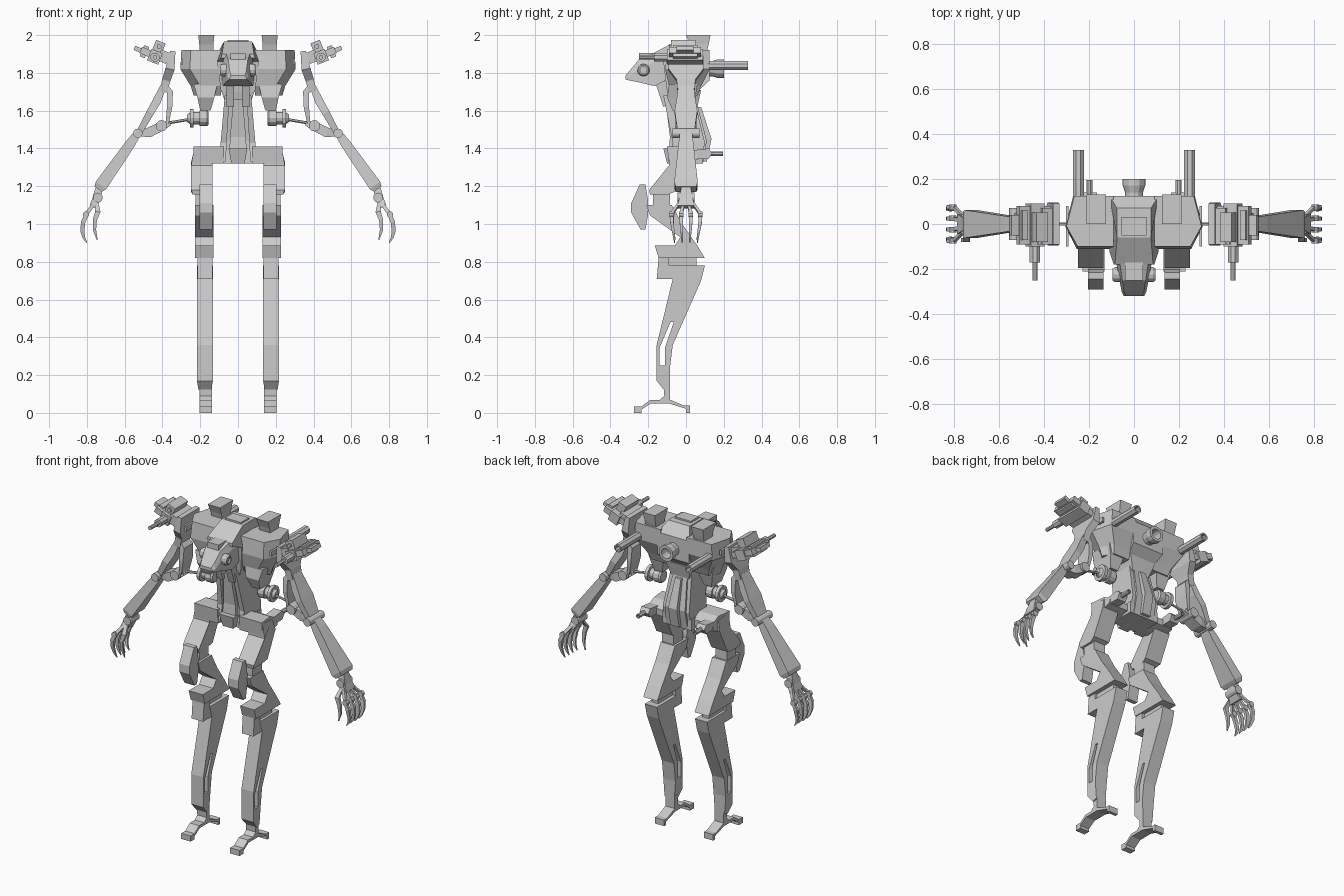
import bpy, bmesh, math
from mathutils import Vector as V


def build(name, loops, mirror=True, caps=True):
    """Skin a list of equal-length loops (world coordinates), optionally mirrored over x."""
    bm = bmesh.new()
    rings = [[bm.verts.new(p) for p in lp] for lp in loops]
    n = len(rings[0])
    for a, b in zip(rings, rings[1:]):
        for i in range(n):
            bm.faces.new((a[i], a[(i + 1) % n], b[(i + 1) % n], b[i]))
    if caps:
        bm.faces.new(rings[0])
        bm.faces.new(rings[-1])
    bmesh.ops.recalc_face_normals(bm, faces=bm.faces)
    me = bpy.data.meshes.new(name)
    bm.to_mesh(me)
    bm.free()
    ob = bpy.data.objects.new(name, me)
    bpy.context.collection.objects.link(ob)
    if mirror:
        ob.modifiers.new("Mirror", 'MIRROR').use_mirror_merge = False
    return ob


def loft(name, secs, mirror=True):
    """Sections (z, x0, x1, y0, y1)."""
    return build(name, [[(a, c, z), (b, c, z), (b, d, z), (a, d, z)] for z, a, b, c, d in secs], mirror)


def box(name, x0, x1, y0, y1, z0, z1, mirror=True):
    return loft(name, [(z0, x0, x1, y0, y1), (z1, x0, x1, y0, y1)], mirror)


def prism(name, pts, x0, x1, mirror=True):
    """Side profile of (y, z[, inset]) between x0 and x1."""
    ins = [p[2] if len(p) > 2 else 0 for p in pts]
    return build(name, [[(x0 + i, p[0], p[1]) for p, i in zip(pts, ins)],
                        [(x1 - i, p[0], p[1]) for p, i in zip(pts, ins)]], mirror)


def lathe(name, p, axis, prof, n=12, mirror=True):
    """Profile of (distance along axis, radius)."""
    p, d = V(p), V(axis).normalized()
    u = d.orthogonal().normalized()
    w = d.cross(u)
    ang = [2 * math.pi * (i + .5) / n for i in range(n)]
    return build(name, [[p + d * t + (u * math.cos(a) + w * math.sin(a)) * r for a in ang]
                        for t, r in prof], mirror)


def rod(name, p, q, r, n=10, mirror=True):
    d = V(q) - V(p)
    return lathe(name, p, d, [(0, r), (d.length, r)], n, mirror)


def tube(name, p, axis, length, r, n=10, mirror=True):
    return lathe(name, p, axis, [(0, r), (length, r), (length, r * .65), (length * .5, r * .65)], n, mirror)


def beam(name, pts, mirror=True):
    """Limb through (x, y, z, half thickness, half y width) with tangents in the xz plane."""
    loops = []
    for i, (x, y, z, h, w) in enumerate(pts):
        a, b = pts[max(i - 1, 0)], pts[min(i + 1, len(pts) - 1)]
        t = V((b[0] - a[0], 0, b[2] - a[2])).normalized()
        n, p, s = V((-t.z, 0, t.x)) * h, V((x, y, z)), V((0, w, 0))
        loops.append([p + n + s, p + n - s, p - n - s, p - n + s])
    return build(name, loops, mirror)


# Chest, roof hatch and rear exhaust
prism("chest", [(-.18, 1.90, .025), (-.06, 1.965, .035), (.07, 1.965, .035), (.125, 1.90), (.125, 1.76),
                (.06, 1.70, .02), (-.10, 1.70, .02), (-.12, 1.86), (-.18, 1.88, .02)], -.11, .11, False)
box("roof_hatch", -.055, .055, -.05, .03, 1.96, 1.975, False)
lathe("rear_exhaust", (0, .11, 1.822), (0, 1, 0),
      [(0, .04), (.03, .04), (.06, .05), (.09, .05), (.09, .032), (.03, .032)], 12, False)
loft("chest_belly", [(1.62, -.06, .06, -.08, .06), (1.71, -.09, .09, -.10, .08)], False)

# Head with side drums
build("head", [[(-w, y, a), (w, y, a), (w, y, b), (w * .8, y, c), (-w * .8, y, c), (-w, y, b)] for y, w, a, b, c in
               [(-.09, .085, 1.77, 1.86, 1.90), (-.165, .08, 1.73, 1.86, 1.905), (-.25, .065, 1.75, 1.82, 1.87),
                (-.30, .055, 1.76, 1.78, 1.81), (-.32, .045, 1.765, 1.772, 1.785)]], False)
lathe("head_drum", (.05, -.225, 1.815), (1, 0, 0), [(0, .033), (.035, .033), (.045, .026), (.045, .018), (.035, .018)])
box("head_brow", -.04, .04, -.25, -.15, 1.86, 1.905, False)
prism("chin", [(-.16, 1.74), (-.10, 1.76), (-.08, 1.64), (-.12, 1.62)], .02, .06)

# Shoulder pods, roof boxes and rear barrels
build("shoulder_pod", [[(.09, -b, z), (x - .05, -b, z), (x, -b * .1, z), (x - .035, c, z), (.09, c, z)]
                       for z, x, b, c in [(1.68, .235, .06, .06), (1.73, .25, .09, .08), (1.82, .305, .11, .125),
                                          (1.92, .30, .10, .125)]])
loft("roof_box", [(1.91, .13, .205, .03, .11), (1.95, .13, .205, .02, .12), (2.0, .125, .21, 0, .13)])
tube("shoulder_barrel", (.247, .10, 1.838), (0, 1, 0), .228, .026, 8)
prism("shoulder_side_slot", [(-.10, 1.845), (.08, 1.845), (.08, 1.875), (-.10, 1.875)], .29, .303)
loft("shoulder_bracket", [(1.60, .145, .20, -.07, .03), (1.67, .125, .215, -.10, .05), (1.74, .11, .235, -.09, .06)])

# Arm pivot drum below the shoulder and its link rod
lathe("pivot_drum", (.155, 0, 1.56), (1, 0, 0),
      [(0, .034), (.01, .042), (.05, .042), (.05, .032), (.08, .032), (.08, .05), (.10, .05), (.10, .03), (.115, .02)])
rod("link_rod", (.25, 0, 1.555), (.40, 0, 1.53), .008, 6)

# Waist with panels and struts
loft("waist", [(1.32, -.075, .075, -.07, .09), (1.44, -.07, .07, -.06, .11), (1.67, -.045, .045, -.09, .05)], False)
loft("waist_front_panel", [(1.40, -.045, .045, -.09, -.05), (1.46, -.042, .042, -.085, -.05),
                           (1.66, -.025, .025, -.11, -.06)], False)
loft("crotch_plate", [(1.32, -.035, .035, -.10, 0), (1.40, -.05, .05, -.12, 0)], False)
loft("waist_strut", [(1.33, .065, .098, -.09, .08), (1.43, .06, .092, -.07, .10), (1.68, .045, .07, -.12, .04)])
loft("spine_plate", [(1.33, -.03, .03, .08, .11), (1.45, -.03, .03, .10, .135), (1.62, -.02, .02, .04, .08)], False)
box("pelvis_block", -.10, .10, -.05, .09, 1.32, 1.39, False)

# Hips with rear barrels
prism("hip", [(-.10, 1.41), (.0, 1.41, .01), (.06, 1.38, .01), (.06, 1.34), (-.02, 1.32), (-.09, 1.32)], .075, .235)
prism("hip_tail", [(.03, 1.39), (.12, 1.40), (.14, 1.375), (.12, 1.345), (.03, 1.345)], .165, .225)
tube("hip_barrel", (.198, .12, 1.372), (0, 1, 0), .075, .014, 8)

# Digitigrade leg
prism("thigh", [(-.09, 1.40, .015), (.01, 1.39, .015), (.02, 1.33), (-.06, 1.17), (-.10, 1.155, .01),
                (-.19, 1.155, .01), (-.195, 1.18), (-.09, 1.31)], .135, .248)
box("knee_joint", .145, .225, -.175, -.085, 1.09, 1.16)
prism("knee_plate", [(-.245, 1.21), (-.215, 1.21), (-.20, 1.12), (-.20, 1.05), (-.215, .97), (-.24, .97),
                     (-.29, 1.06), (-.29, 1.11)], .135, .205)
prism("hock", [(-.21, 1.10), (-.075, 1.10), (-.02, 1.0), (.06, .885), (.10, .82), (-.145, .82), (-.165, .885),
               (-.06, .885), (-.03, .93), (-.19, 1.045)], .13, .228)
prism("hock_joint", [(-.09, .83), (.055, .83), (.055, .76), (-.09, .72)], .155, .20)
prism("shin_front_block", [(-.145, .82), (-.09, .82), (-.09, .78), (-.06, .71), (-.155, .71)], .135, .215)
shin = prism("shin", [(-.015, .78), (.10, .78), (.08, .70), (-.07, .36), (-.085, .24), (-.085, .13, .008),
                      (-.115, .12, .008), (-.155, .17), (-.155, .36), (-.07, .71), (-.09, .78)], .133, .217)
cut = prism("shin_slot_cutter", [(-.14, .25), (-.11, .25), (-.11, .35), (-.065, .48), (-.082, .48), (-.14, .345)],
            .10, .25, False)
cut.hide_render = True
cut.hide_set(True)
shin.modifiers.clear()
bo = shin.modifiers.new("Slot", 'BOOLEAN')
bo.operation, bo.object, bo.solver = 'DIFFERENCE', cut, 'EXACT'
shin.modifiers.new("Mirror", 'MIRROR')
prism("foot", [(-.275, 0), (-.275, .035), (-.235, .035), (-.19, .068), (-.14, .068), (-.115, .09), (-.12, .15),
               (-.085, .15), (-.085, .07), (-.01, .038), (.02, .038), (.02, 0), (0, 0), (0, .022), (-.09, .05),
               (-.185, .05), (-.235, .018), (-.235, 0)], .138, .203)

# Shoulder gun mount: tilted blocks around the barrels
def tilt_box(name, x, z, w, h, y0, y1, deg=22):
    c, s = math.cos(math.radians(deg)), math.sin(math.radians(deg))
    q = [(x + a * w * c - b * h * s, z + a * w * s + b * h * c) for a, b in [(-1, -1), (1, -1), (1, 1), (-1, 1)]]
    return build(name, [[(px, y, pz) for px, pz in q] for y in (y0, y1)])

for nm, *a in [("mount_bar", .445, 1.893, .075, .018, -.09, .08), ("mount_core", .44, 1.885, .032, .032, -.10, .09),
               ("mount_upper", .418, 1.94, .027, .027, -.08, .05), ("mount_wing", .495, 1.912, .014, .032, -.07, .06),
               ("mount_tip", .525, 1.923, .025, .012, -.05, .04), ("mount_inner", .385, 1.885, .035, .028, -.09, .07)]:
    tilt_box(nm, *a)
lathe("mount_gun", (.44, -.09, 1.883), (0, -1, 0), [(0, .025), (.08, .025), (.08, .012), (.16, .012)], 8)
lathe("mount_lens", (.418, -.07, 1.94), (0, -1, 0), [(0, .013), (.02, .013)], 8)

# Upper arm: shoulder blade splitting into two prongs
beam("shoulder_blade", [(.345, 0, 1.915, .014, .09), (.36, 0, 1.82, .024, .095), (.38, 0, 1.76, .022, .05),
                        (.395, 0, 1.70, .02, .045)])
beam("inner_prong", [(.385, 0, 1.73, .012, .04), (.36, 0, 1.70, .016, .045), (.362, 0, 1.62, .014, .05),
                     (.375, 0, 1.53, .008, .04)])
beam("outer_prong", [(.395, 0, 1.73, .016, .04), (.43, 0, 1.65, .022, .05), (.465, 0, 1.59, .02, .06),
                     (.52, 0, 1.49, .016, .045)])
beam("elbow_link", [(.36, 0, 1.535, .014, .03), (.41, 0, 1.515, .025, .04), (.47, 0, 1.485, .026, .04),
                    (.53, 0, 1.478, .014, .03)])
rod("inner_elbow_pin", (.405, -.055, 1.52), (.405, .055, 1.52), .03, 12)
rod("outer_elbow_pin", (.53, -.072, 1.48), (.53, .072, 1.48), .025, 12)

# Forearm and hand
beam("forearm", [(.525, 0, 1.49, .018, .03), (.57, 0, 1.425, .026, .038), (.725, 0, 1.205, .034, .062),
                 (.74, 0, 1.185, .024, .055)])
beam("wrist", [(.735, 0, 1.19, .02, .025), (.75, 0, 1.13, .022, .035), (.77, 0, 1.09, .018, .045)])
rod("wrist_pin", (.742, -.045, 1.14), (.742, .045, 1.14), .026, 12)
for i, k in enumerate((-1.5, -.5, .5, 1.5)):
    y = k * .05
    beam(f"finger_{i + 1}", [(.755, y * .4, 1.12, .009, .008), (.80, y, 1.055, .010, .008), (.82, y, 1.01, .012, .009),
                             (.824, y * .9, .96, .010, .007), (.815, y * .82, .925, .007, .005),
                             (.80, y * .8, .90, .002, .002)])
    rod(f"knuckle_{i + 1}", (.805, y - .012, 1.05), (.805, y + .012, 1.05), .018, 8)
beam("thumb", [(.75, -.03, 1.12, .009, .008), (.742, -.07, 1.065, .014, .009), (.758, -.072, 1.02, .011, .008),
               (.76, -.068, .97, .009, .006), (.745, -.062, .915, .002, .002)])
